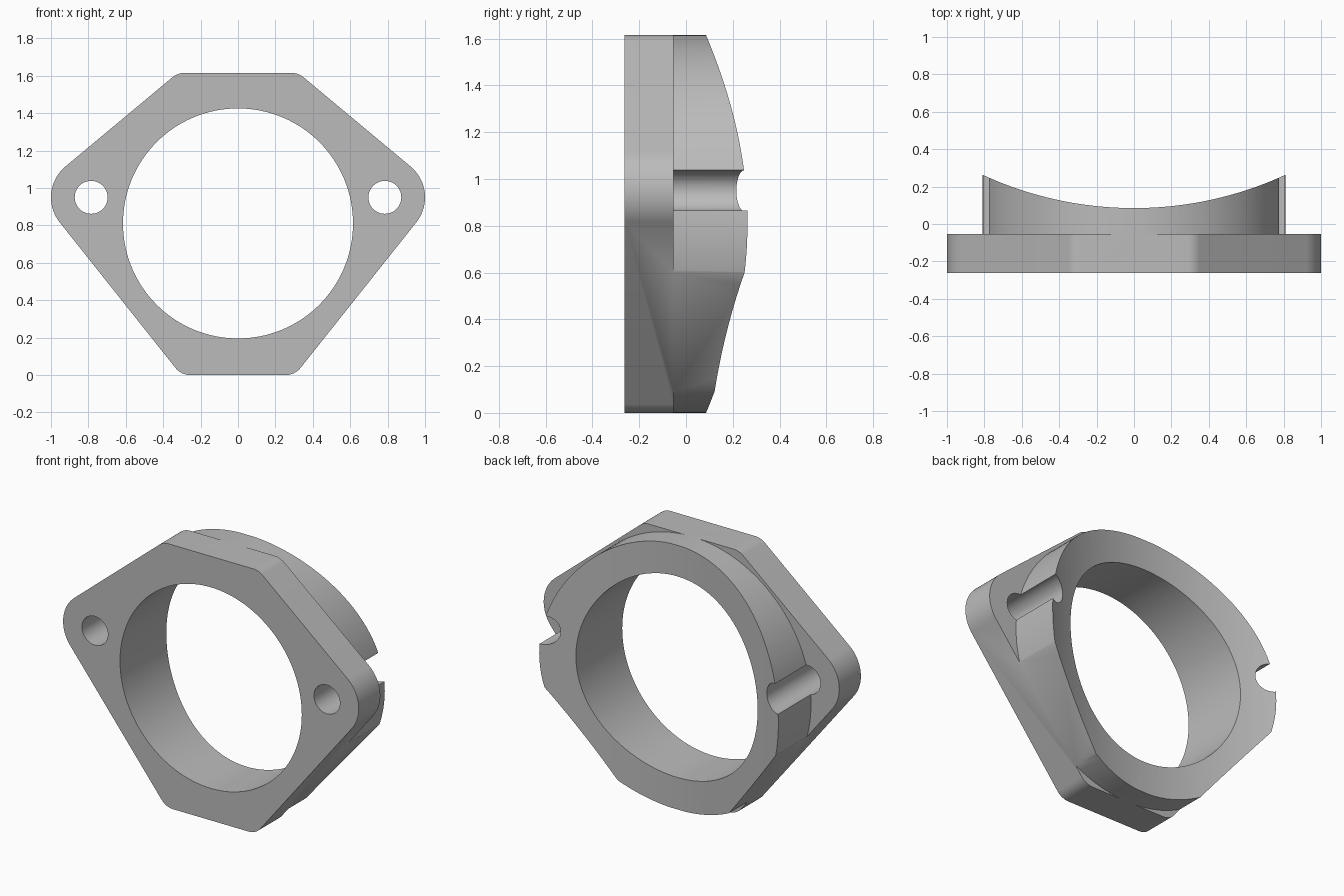
import bpy
import bmesh
import math
from mathutils import Vector

if "Cube" in bpy.data.objects:
    bpy.data.objects.remove(bpy.data.objects["Cube"], do_unlink=True)

HEIGHT = 1.615
MID = HEIGHT / 2
FRONT, STEP, BACK = -0.262, -0.053, 0.4
HUB_R, BORE_R = 0.809, 0.615
EAR_X, EAR_Z, EAR_R, HOLE_R = 0.785, 0.95, 0.215, 0.088
SADDLE_R, SADDLE_Y = 1.93, 0.085

grey = bpy.data.materials.new("plain grey")
grey.use_nodes = True
grey.diffuse_color = (0.5, 0.5, 0.5, 1)
grey.node_tree.nodes["Principled BSDF"].inputs["Base Color"].default_value = (0.5, 0.5, 0.5, 1)


def arc(cx, cz, r, start, end, steps):
    """Points on an arc, angles in degrees."""
    angles = [math.radians(start + (end - start) * i / steps) for i in range(steps + 1)]
    return [(cx + r * math.cos(a), cz + r * math.sin(a)) for a in angles]


def circle(cx, cz, r, steps=128):
    return arc(cx, cz, r, 0, 360, steps)[:-1]


def prism(name, points, start, end, upright=False):
    """Extrude a closed outline along y, or along z when upright."""
    def place(p, d):
        return (p[0], p[1], d) if upright else (p[0], d, p[1])
    bm = bmesh.new()
    face = bm.faces.new([bm.verts.new(place(p, start)) for p in points])
    ext = bmesh.ops.extrude_face_region(bm, geom=[face])
    shift = Vector(place((0, 0), end - start))
    bmesh.ops.translate(bm, vec=shift, verts=[v for v in ext["geom"] if isinstance(v, bmesh.types.BMVert)])
    bmesh.ops.recalc_face_normals(bm, faces=bm.faces)
    mesh = bpy.data.meshes.new(name)
    bm.to_mesh(mesh)
    bm.free()
    obj = bpy.data.objects.new(name, mesh)
    bpy.context.collection.objects.link(obj)
    return obj


def cut(target, cutter):
    """Subtract the cutter, then discard it."""
    mod = target.modifiers.new("cut", "BOOLEAN")
    mod.operation = "DIFFERENCE"
    mod.solver = "EXACT"
    mod.object = cutter
    cutter.hide_render = True
    bpy.context.view_layer.objects.active = target
    bpy.ops.object.modifier_apply(modifier=mod.name)
    bpy.data.objects.remove(cutter, do_unlink=True)


# Outline: rounded ears at the sides, filleted corners at the flat top and bottom
UP, DOWN, FILLET = 50.2, -38.5, 0.1


def corner(flat_z, slope_angle, side):
    """Centre of the fillet between a flat edge and the line tangent to the ear."""
    a = math.radians(slope_angle)
    cz = flat_z - side * FILLET
    reach = EAR_X * math.cos(a) + EAR_Z * math.sin(a) + EAR_R - FILLET
    return (reach - cz * math.sin(a)) / math.cos(a), cz


top_corner = corner(HEIGHT, UP, 1)
low_corner = corner(0, DOWN, -1)
right_half = (arc(*low_corner, FILLET, -90, DOWN, 8)
              + arc(EAR_X, EAR_Z, EAR_R, DOWN, UP, 24)
              + arc(*top_corner, FILLET, UP, 90, 8))
outline = right_half + [(-x, z) for x, z in reversed(right_half)]
flange = prism("flange_with_hub", outline, FRONT, BACK)

# Step around the hub: everything outside the hub circle is cut down to the plate
step = prism("step_cutter", [(-2, -1), (2, -1), (2, 3), (-2, 3)], STEP, 1)
cut(step, prism("hub_core", circle(0, MID, HUB_R), -1, 2))
cut(flange, step)

# Concave saddle on the back, bore and bolt holes that notch the hub
cut(flange, prism("saddle_cutter", circle(0, SADDLE_Y + SADDLE_R, SADDLE_R, 256), -0.5, 2.2, upright=True))
cut(flange, prism("bore_cutter", circle(0, MID + 0.003, BORE_R), -1, 1))
for side in (-1, 1):
    cut(flange, prism("bolt_hole_cutter", circle(side * EAR_X, EAR_Z, HOLE_R, 48), -1, 1))

flange.data.materials.clear()
flange.data.materials.append(grey)
for poly in flange.data.polygons:
    poly.material_index = 0
bpy.ops.object.select_all(action="DESELECT")
flange.select_set(True)
bpy.context.view_layer.objects.active = flange
bpy.ops.object.shade_smooth_by_angle(angle=math.radians(25))
